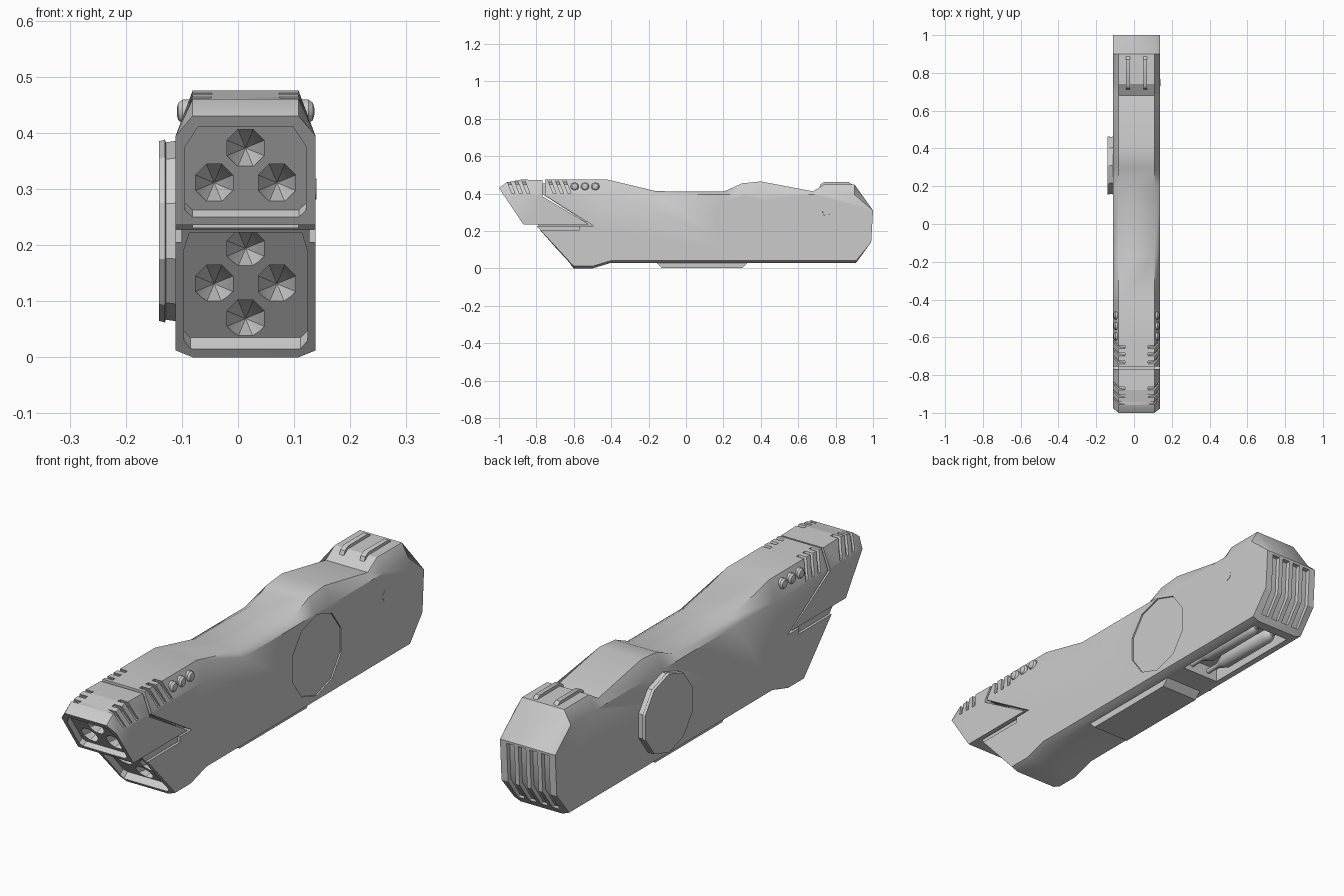
import bpy, bmesh, math
from mathutils import Vector

cube = bpy.data.objects.get("Cube")
if cube:
    bpy.data.objects.remove(cube, do_unlink=True)

CENTRE = 0.0135   # the hull sits slightly off the middle because of the side disc
W = 0.1245        # hull half width
EDGE = 0.03       # width of the sloped shoulder

grey = bpy.data.materials.new("plain grey")
grey.use_nodes = True
grey.diffuse_color = (0.6, 0.6, 0.6, 1)
grey.node_tree.nodes["Principled BSDF"].inputs["Base Color"].default_value = (0.6, 0.6, 0.6, 1)


def make(name, verts, faces):
    bm = bmesh.new()
    vs = [bm.verts.new((v[0] + CENTRE, v[1], v[2])) for v in verts]
    for f in faces:
        bm.faces.new([vs[i] for i in f])
    bmesh.ops.recalc_face_normals(bm, faces=bm.faces)
    mesh = bpy.data.meshes.new(name)
    bm.to_mesh(mesh)
    bm.free()
    mesh.materials.append(grey)
    ob = bpy.data.objects.new(name, mesh)
    bpy.context.collection.objects.link(ob)
    return ob


def rings(name, loops):
    """Skin a stack of equal loops and cap both ends."""
    n = len(loops[0])
    faces = [tuple(range(n)), tuple(range((len(loops) - 1) * n, len(loops) * n))]
    for k in range(len(loops) - 1):
        for j in range(n):
            a, b = k * n + j, k * n + (j + 1) % n
            faces.append((a, b, b + n, a + n))
    return make(name, [v for loop in loops for v in loop], faces)


def prism(name, pts, vec):
    return rings(name, [pts, [Vector(p) + Vector(vec) for p in pts]])


def box(name, lo, hi):
    pts = [(lo[0], lo[1], lo[2]), (hi[0], lo[1], lo[2]), (hi[0], hi[1], lo[2]), (lo[0], hi[1], lo[2])]
    return prism(name, pts, (0, 0, hi[2] - lo[2]))


def lathe(name, prof, sides, loc, axis):
    loops = []
    for r, t in prof:
        loop = []
        for i in range(sides):
            a = math.tau * (i + 0.5) / sides
            c, s = r * math.cos(a), r * math.sin(a)
            off = (t, c, s) if axis == "X" else (c, t, s)
            loop.append(Vector(loc) + Vector(off))
        loops.append(loop)
    return rings(name, loops)


def hull(name, profile):
    """Side profile spread over the width, with lowered shoulders and chamfered keel."""
    def outer(y, z):
        if z > 0.4:
            return (y + 0.023 if y < -0.99 else y, 0.395)
        return (y, z + 0.012) if z < 0.05 else (y, z)
    loops = []
    for x in (-W, EDGE - W, W - EDGE, W):
        edge = abs(x) > W - 0.001
        loops.append([(x, *(outer(y, z) if edge else (y, z))) for y, z in profile])
    return rings(name, loops)


def carve(target, cutters):
    for c in cutters:
        c.hide_render = True
        mod = target.modifiers.new("cut", "BOOLEAN")
        mod.operation, mod.solver, mod.object = "DIFFERENCE", "EXACT", c
    bpy.context.view_layer.update()
    dg = bpy.context.evaluated_depsgraph_get()
    mesh = bpy.data.meshes.new_from_object(target.evaluated_get(dg))
    target.modifiers.clear()
    target.data = mesh
    for c in cutters:
        bpy.data.objects.remove(c, do_unlink=True)


def muzzle(y0, z0, slope, outline, depth, centres):
    """Cutters for a sloped front recess and its conical bores."""
    inward = Vector((0, 1, slope)).normalized()
    plane = lambda z: y0 - slope * (z - z0)
    pts = [Vector((x, plane(z), z)) - inward * 0.03 for x, z in outline]
    cuts = [prism("recess_cut", pts, inward * (0.03 + depth))]
    for x, z in centres:
        y = plane(z) + depth / inward.y
        cuts.append(lathe("bore_cut", [(0.036, -0.04), (0.036, 0.02), (0.0005, 0.1)], 8, (x, y, z), "Y"))
    return cuts


def mirrored(half):
    return half + [(-x, z) for x, z in reversed(half)]


def shoulder_grooves(ys):
    section = [(0.114, 0.40), (0.092, 0.448), (0.06, 0.463), (0.06, 0.5), (0.16, 0.5), (0.16, 0.40)]
    return [prism("groove_cut", [(s * x, y + (0.45 - z) * 0.4, z) for x, z in section], (0, 0.016, 0))
            for s in (-1, 1) for y in ys]


# Main hull
body = hull("main_body", [
    (-0.755, 0.475), (-0.42, 0.475), (-0.16, 0.413), (0.2, 0.41), (0.3, 0.455), (0.4, 0.465),
    (0.68, 0.412), (0.74, 0.45), (0.9, 0.45), (1, 0.31), (0.99, 0.14), (0.91, 0.03),
    (-0.4, 0.03), (-0.5, 0), (-0.6, 0), (-0.8, 0.228), (-0.495, 0.228), (-0.755, 0.39)])

# Lower muzzle, side notches and shoulder grooves
cuts = muzzle(-0.8, 0.228, 0.877,
              mirrored([(0.098, 0.015), (0.11, 0.027), (0.11, 0.19), (0.1, 0.222)]), 0.03,
              [(0, 0.194), (-0.056, 0.131), (0.056, 0.131), (0, 0.069)])
for s in (-1, 1):
    x0, x1 = sorted((s * 0.114, s * 0.2))
    cuts.append(box("notch_cut", (x0, -0.9, 0.205), (x1, -0.57, 0.24)))
cuts += shoulder_grooves((-0.73, -0.69, -0.65))

# Rear vents wrapping round the tail
for x in (-0.078, -0.026, 0.026, 0.078):
    vent = [(1.1, 0.3), (0.98, 0.3), (0.972, 0.145), (0.91, 0.055), (1.1, 0.055)]
    cuts.append(prism("vent_cut", [(x - 0.017, y, z) for y, z in vent], (0.034, 0, 0)))

# Belly bay and round side recess
cuts.append(box("bay_cut", (-0.085, 0.43, -0.05), (0.085, 0.87, 0.085)))
cuts.append(lathe("side_recess_cut", [(0.165, 0.1185), (0.165, 0.2)], 10, (0, 0.31, 0.225), "X"))
carve(body, cuts)

# Upper front head
head = hull("front_head", [
    (-1, 0.43), (-0.96, 0.46), (-0.88, 0.475), (-0.767, 0.472), (-0.767, 0.385),
    (-0.52, 0.236), (-0.87, 0.236)])
carve(head, muzzle(-0.87, 0.236, 0.67,
                   mirrored([(0.095, 0.25), (0.108, 0.262), (0.108, 0.375), (0.085, 0.41)]), 0.023,
                   [(0, 0.373), (-0.056, 0.311), (0.056, 0.311)])
      + shoulder_grooves((-0.95, -0.91, -0.87)))

# Core closing the seam between head and hull
seam = [(-0.78, 0.455), (-0.745, 0.455), (-0.745, 0.42), (-0.47, 0.24), (-0.47, 0.23),
        (-0.79, 0.23), (-0.79, 0.243), (-0.53, 0.243), (-0.78, 0.405)]
prism("seam_core", [(EDGE - W, y, z) for y, z in seam], (2 * (W - EDGE), 0, 0))

# Side knobs, three per shoulder
for side, s in (("left", 1), ("right", -1)):
    for i, y in enumerate((-0.595, -0.54, -0.485)):
        lathe(f"{side}_knob_{i + 1}", [(0.022, s * 0.08), (0.022, s * 0.112), (0.016, s * 0.12), (0.006, s * 0.1225)],
              12, (0, y, 0.438), "X")

# Side disc and small cap
lathe("side_disc", [(0.163, -0.11), (0.158, -0.142), (0.163, -0.144), (0.16, -0.154)],
      10, (0, 0.31, 0.225), "X")
lathe("side_cap", [(0.02, 0.12), (0.019, W + 0.0015)], 16, (0, 0.75, 0.3), "X")

# Rear roof rails
for i, x in enumerate((-0.046, 0.046)):
    rail = [(0.7, 0.4), (0.72, 0.45), (0.74, 0.462), (0.87, 0.462), (0.9, 0.44), (0.9, 0.4)]
    prism(f"roof_rail_{i + 1}", [(x - 0.01, y, z) for y, z in rail], (0.02, 0, 0))

# Belly plate
plate = [(-0.16, 0.032), (0.33, 0.032), (0.3, 0.002), (-0.13, 0.002)]
prism("belly_plate", [(-0.085, y, z) for y, z in plate], (0.17, 0, 0))

# Canisters in the belly bay
for i, x in enumerate((-0.042, 0.042)):
    lathe(f"canister_{i + 1}",
          [(0.01, 0.43), (0.01, 0.49), (0.022, 0.52), (0.029, 0.54), (0.029, 0.8), (0.022, 0.82), (0.012, 0.83), (0.012, 0.87)],
          16, (x, 0, 0.061), "Y")

# Soft shading with crisp edges
for ob in bpy.context.view_layer.objects:
    ob.select_set(False)
for ob in bpy.context.collection.objects:
    if ob.type == "MESH" and grey.name in ob.data.materials:
        ob.select_set(True)
        bpy.context.view_layer.objects.active = ob
bpy.ops.object.shade_smooth_by_angle(angle=math.radians(32))
